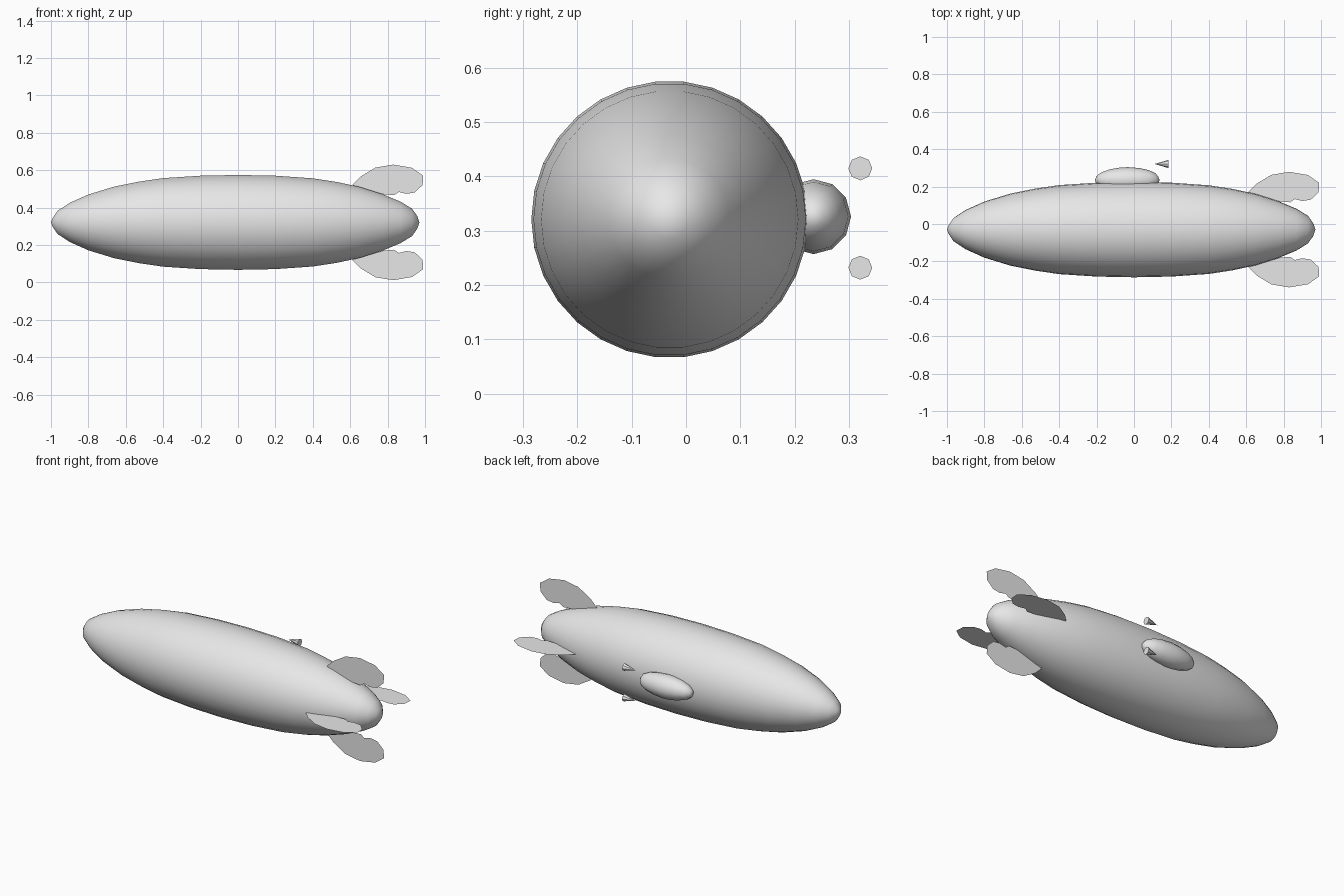
import bpy, bmesh, math
from mathutils import Vector, Matrix

if "Cube" in bpy.data.objects:
    bpy.data.objects.remove(bpy.data.objects["Cube"], do_unlink=True)

grey = bpy.data.materials.new("light_grey")
grey.diffuse_color = (0.8, 0.8, 0.8, 1)
grey.use_nodes = True
grey.node_tree.nodes["Principled BSDF"].inputs["Base Color"].default_value = (0.8, 0.8, 0.8, 1)

AXIS_Y, AXIS_Z = -0.03, 0.321


def finish(name, bm, smooth=None):
    """Turn a bmesh into an object, optionally smooth below an angle."""
    me = bpy.data.meshes.new(name)
    bm.to_mesh(me)
    bm.free()
    me.materials.append(grey)
    ob = bpy.data.objects.new(name, me)
    bpy.context.collection.objects.link(ob)
    if smooth:
        bpy.ops.object.select_all(action='DESELECT')
        ob.select_set(True)
        bpy.context.view_layer.objects.active = ob
        bpy.ops.object.shade_smooth_by_angle(angle=math.radians(smooth))
    return ob


def lathe_x(name, profile, sides, centre, smooth):
    """Revolve (x, radius) points about an axis along x; the ends are points."""
    bm = bmesh.new()
    rings = []
    for x, r in profile[1:-1]:
        rings.append([bm.verts.new((x, centre[0] + r * math.cos(a), centre[1] + r * math.sin(a)))
                      for a in (2 * math.pi * i / sides for i in range(sides))])
    tips = [bm.verts.new((profile[k][0], *centre)) for k in (0, -1)]
    for i in range(sides):
        j = (i + 1) % sides
        for a, b in zip(rings, rings[1:]):
            bm.faces.new((a[i], a[j], b[j], b[i]))
        bm.faces.new((tips[0], rings[0][j], rings[0][i]))
        bm.faces.new((tips[1], rings[-1][i], rings[-1][j]))
    bmesh.ops.recalc_face_normals(bm, faces=bm.faces)
    return finish(name, bm, smooth)


# Gas envelope
lathe_x("envelope",
        [(-1, 0), (-0.99, 0.025), (-0.965, 0.062), (-0.90, 0.105), (-0.80, 0.150), (-0.66, 0.193),
         (-0.53, 0.219), (-0.40, 0.238), (-0.20, 0.251), (0, 0.255), (0.20, 0.251), (0.40, 0.237),
         (0.53, 0.217), (0.65, 0.191), (0.77, 0.153), (0.87, 0.111), (0.93, 0.074),
         (0.958, 0.035), (0.97, 0)],
        30, (AXIS_Y, AXIS_Z), 60)

# Passenger cabin, half sunk into the side of the envelope
lathe_x("cabin",
        [(-0.21, 0), (-0.20, 0.022), (-0.175, 0.041), (-0.13, 0.057), (-0.08, 0.066), (-0.035, 0.069),
         (0.03, 0.064), (0.08, 0.053), (0.115, 0.036), (0.13, 0.018), (0.137, 0)],
        12, (0.235, 0.326), 40)

# Four thin tail fins: (x, distance from the envelope axis)
fin_outline = [(0.61, 0.200), (0.655, 0.245), (0.735, 0.293), (0.83, 0.309), (0.93, 0.292),
               (0.99, 0.250), (0.987, 0.200), (0.945, 0.160), (0.90, 0.153), (0.86, 0.163),
               (0.835, 0.146), (0.78, 0.150)]
for k, side in enumerate(("top", "front", "bottom", "back")):
    bm = bmesh.new()
    turn = Matrix.Rotation(k * math.pi / 2, 4, 'X')
    bm.faces.new([bm.verts.new(Vector((0, AXIS_Y, AXIS_Z)) + turn @ Vector((x, 0, r)))
                  for x, r in fin_outline])
    finish("fin_" + side, bm)

# Two engine cones behind the cabin, pointing forward along -x
for name, z in (("engine_upper", 0.415), ("engine_lower", 0.232)):
    bm = bmesh.new()
    place = Matrix.Translation((0.147, 0.321, z)) @ Matrix.Rotation(-math.pi / 2, 4, 'Y')
    bmesh.ops.create_cone(bm, cap_ends=True, segments=8, radius1=0.022, radius2=0.0,
                          depth=0.076, matrix=place)
    bmesh.ops.remove_doubles(bm, verts=bm.verts, dist=1e-5)
    finish(name, bm)
